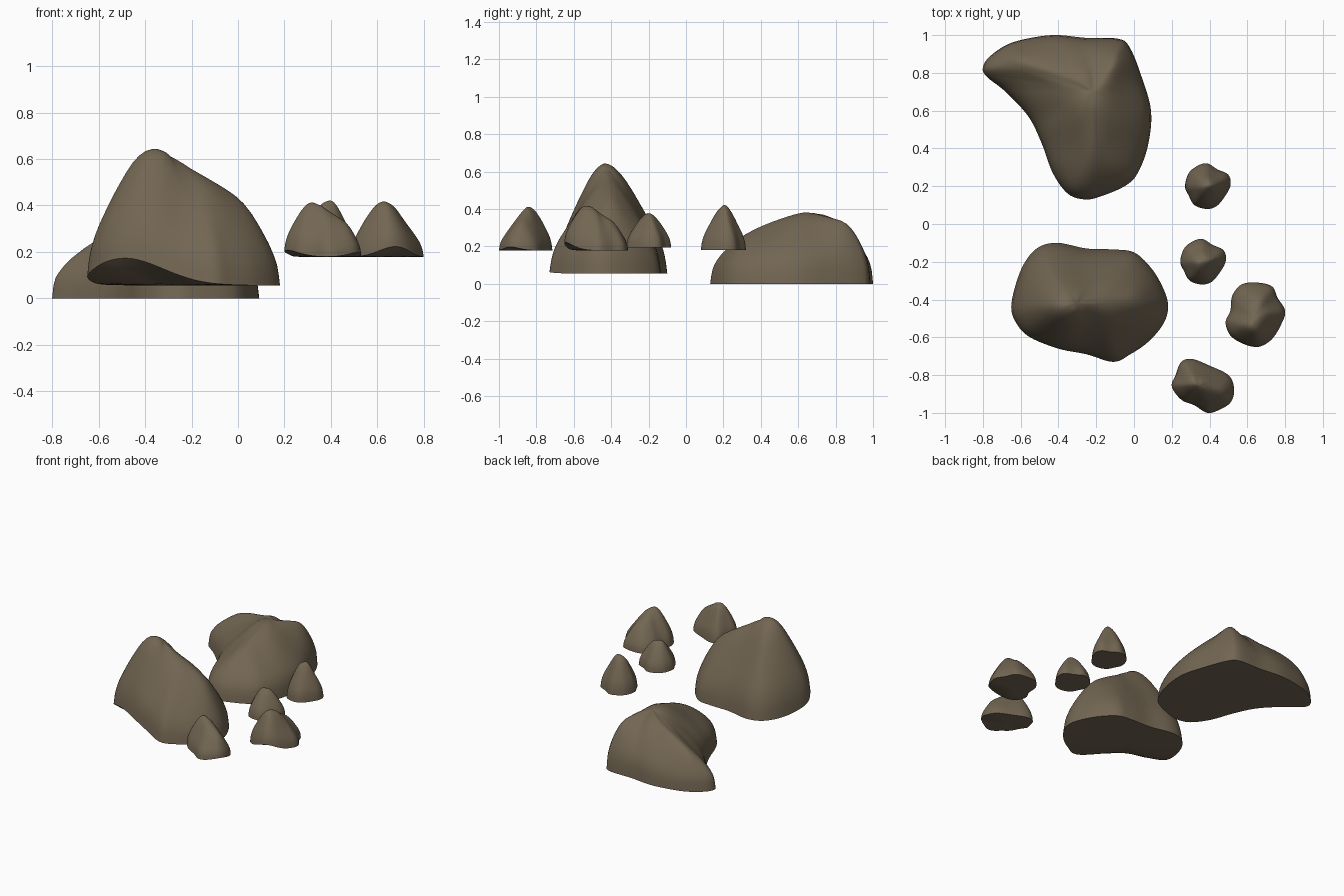
import bpy, bmesh, math
from mathutils import Vector, noise

if "Cube" in bpy.data.objects:
    bpy.data.objects.remove(bpy.data.objects["Cube"])

stone = bpy.data.materials.new("brown_stone")
stone.diffuse_color = (0.17, 0.133, 0.085, 1)
stone.use_nodes = True
stone.node_tree.nodes["Principled BSDF"].inputs["Base Color"].default_value = stone.diffuse_color

SUB = 6                                   # curve samples per outline point
RINGS = [1, .99, .975, .955, .93, .9, .86, .81, .75, .68, .6, .52, .44, .36, .28, .2, .13, .06]
STEEP = [(0, 0), (.04, .18), (.14, .34), (.36, .57), (.54, .75), (.72, .9), (.88, .98), (1, 1)]
DOMED = [(0, 0), (.03, .2), (.08, .34), (.22, .5), (.5, .74), (.8, .94), (1, 1)]


def smooth_loop(pts):
    """Closed Catmull-Rom curve through the outline points."""
    p, n, out = [Vector(q) for q in pts], len(pts), []
    for i in range(n):
        a, b, c, d = p[i - 1], p[i], p[(i + 1) % n], p[(i + 2) % n]
        for k in range(SUB):
            t = k / SUB
            out.append(.5 * (2 * b + (c - a) * t + (2 * a - 5 * b + 4 * c - d) * t * t
                             + (3 * b - a - 3 * c + d) * t ** 3))
    return out


def lookup(table, u):
    for (a, b), (c, d) in zip(table, table[1:]):
        if u <= c:
            return b + (d - b) * (u - a) / (c - a)
    return 1


def closest(p, a, b):
    """Distance from p to segment a-b and the parameter along it."""
    ab = b - a
    t = max(0, min(1, (p - a).dot(ab) / max(ab.length_squared, 1e-9)))
    return (p - a - ab * t).length, t


def rock(name, outline, ridges, center, base, profile, lifts=(), lump=.01, freq=5):
    """Rock raised from an outline towards ridge lines (x, y, z)."""
    loop, c, n = smooth_loop(outline), Vector(center), len(outline) * SUB

    def rim_z(p):
        return base + sum(a * math.exp(-((p.x - x) ** 2 + (p.y - y) ** 2) / r ** 2)
                          for x, y, r, a in lifts)

    def height(p, zb):
        edge = min(closest(p, loop[i - 1], loop[i])[0] for i in range(n))
        tot = wsum = 0
        near = 9
        for line in ridges:
            for a, b in zip(line, line[1:]):
                d, t = closest(p, Vector(a[:2]), Vector(b[:2]))
                w = 1 / (d + .01) ** 4
                tot += w * (a[2] + (b[2] - a[2]) * t)
                wsum += w
                near = min(near, d)
        u = edge / (edge + near + 1e-6)
        bump = noise.noise(Vector((p.x * freq, p.y * freq, base * 9))) * lump * min(1, edge * 12)
        return zb + (tot / wsum - zb) * lookup(profile, u) + bump

    bm = bmesh.new()
    rings = []
    for f in RINGS:                       # top surface
        ring = []
        for q in loop:
            p = c + (q - c) * f
            zb = rim_z(q)
            ring.append(bm.verts.new((p.x, p.y, zb if f == 1 else height(p, zb))))
        rings.append(ring)
    top = bm.verts.new((c.x, c.y, height(c, base)))
    under = [rings[0]]
    for f in (.97, .8, .55, .25):         # underside
        ring = []
        for q in loop:
            p = c + (q - c) * f
            ring.append(bm.verts.new((p.x, p.y, base + (rim_z(q) - base) * f * f)))
        under.append(ring)
    bottom = bm.verts.new((c.x, c.y, base))
    for stack, tip in ((rings, top), (under, bottom)):
        for r, s in zip(stack, stack[1:]):
            for i in range(n):
                bm.faces.new((r[i - 1], r[i], s[i], s[i - 1]))
        for i in range(n):
            bm.faces.new((stack[-1][i - 1], stack[-1][i], tip))
    soft = [v for r in rings[3:] for v in r] + [top]
    for _ in range(5):
        bmesh.ops.smooth_vert(bm, verts=soft, factor=.5, use_axis_z=True)
    bmesh.ops.recalc_face_normals(bm, faces=bm.faces)
    me = bpy.data.meshes.new(name)
    bm.to_mesh(me)
    bm.free()
    me.materials.append(stone)
    ob = bpy.data.objects.new(name, me)
    bpy.context.collection.objects.link(ob)
    bpy.context.view_layer.objects.active = ob
    ob.select_set(True)
    bpy.ops.object.shade_smooth_by_angle(angle=math.radians(50))
    ob.select_set(False)


# Large curved rock at the back
rock("back_boulder",
     [(-.80, .83), (-.76, .89), (-.66, .955), (-.52, .99), (-.40, 1), (-.25, .985), (-.08, .98),
      (-.02, .93), (.04, .78), (.09, .60), (.075, .42), (.02, .27), (-.05, .20), (-.18, .145),
      (-.26, .13), (-.35, .16), (-.43, .27), (-.49, .43), (-.56, .57), (-.68, .70), (-.78, .78)],
     [[(-.21, .40, .305), (-.22, .62, .39), (-.28, .76, .37), (-.62, .86, .26)],
      [(-.22, .62, .39), (-.11, .84, .345)]],
     (-.22, .70), 0, DOMED, lump=.012, freq=7)

# Tall rock at the front, its front left edge lifted
rock("front_boulder",
     [(-.65, -.44), (-.62, -.30), (-.57, -.19), (-.50, -.12), (-.40, -.10), (-.25, -.13),
      (-.10, -.135), (0, -.15), (.08, -.22), (.14, -.31), (.18, -.42), (.16, -.52), (.08, -.62),
      (-.02, -.69), (-.11, -.73), (-.25, -.69), (-.40, -.66), (-.55, -.60), (-.62, -.53)],
     [[(-.38, -.43, .65), (-.33, -.43, .645), (-.18, -.42, .54), (-.03, -.40, .46)]],
     (-.30, -.42), .055, STEEP, [(-.5, -.66, .25, .12)])

# Pair of matching pebbles
pebble = [(-.12, 0), (-.10, .07), (-.05, .11), (0, .12), (.05, .09), (.11, .06), (.12, 0),
          (.08, -.07), (.04, -.11), (-.01, -.12), (-.07, -.10), (-.10, -.05)]
for name, x, y, z in (("pebble_back", .39, .20, .42), ("pebble_middle", .365, -.20, .385)):
    rock(name, [(x + a, y + b) for a, b in pebble],
         [[(x - .02, y - .005, z), (x + .005, y + .005, z)]],
         (x, y), .18 if z > .4 else .195, STEEP, lump=.015, freq=14)

# Pebble on the right
rock("pebble_right",
     [(.485, -.52), (.51, -.46), (.52, -.38), (.57, -.32), (.65, -.31), (.73, -.33), (.76, -.39),
      (.80, -.46), (.78, -.53), (.73, -.61), (.66, -.65), (.58, -.635), (.51, -.59)],
     [[(.62, -.54, .42), (.64, -.50, .41), (.66, -.42, .35)]],
     (.64, -.49), .178, STEEP, [(.68, -.65, .1, .045)], lump=.012, freq=12)

# Pebble at the front
rock("pebble_front",
     [(.20, -.86), (.22, -.80), (.25, -.73), (.31, -.715), (.40, -.75), (.50, -.80), (.53, -.87),
      (.515, -.94), (.46, -.98), (.39, -1), (.32, -.96), (.25, -.93)],
     [[(.31, -.84, .42), (.35, -.85, .405), (.45, -.88, .335)]],
     (.35, -.86), .178, STEEP, [(.2, -.9, .1, .03), (.53, -.95, .08, .02)], lump=.01, freq=12)
